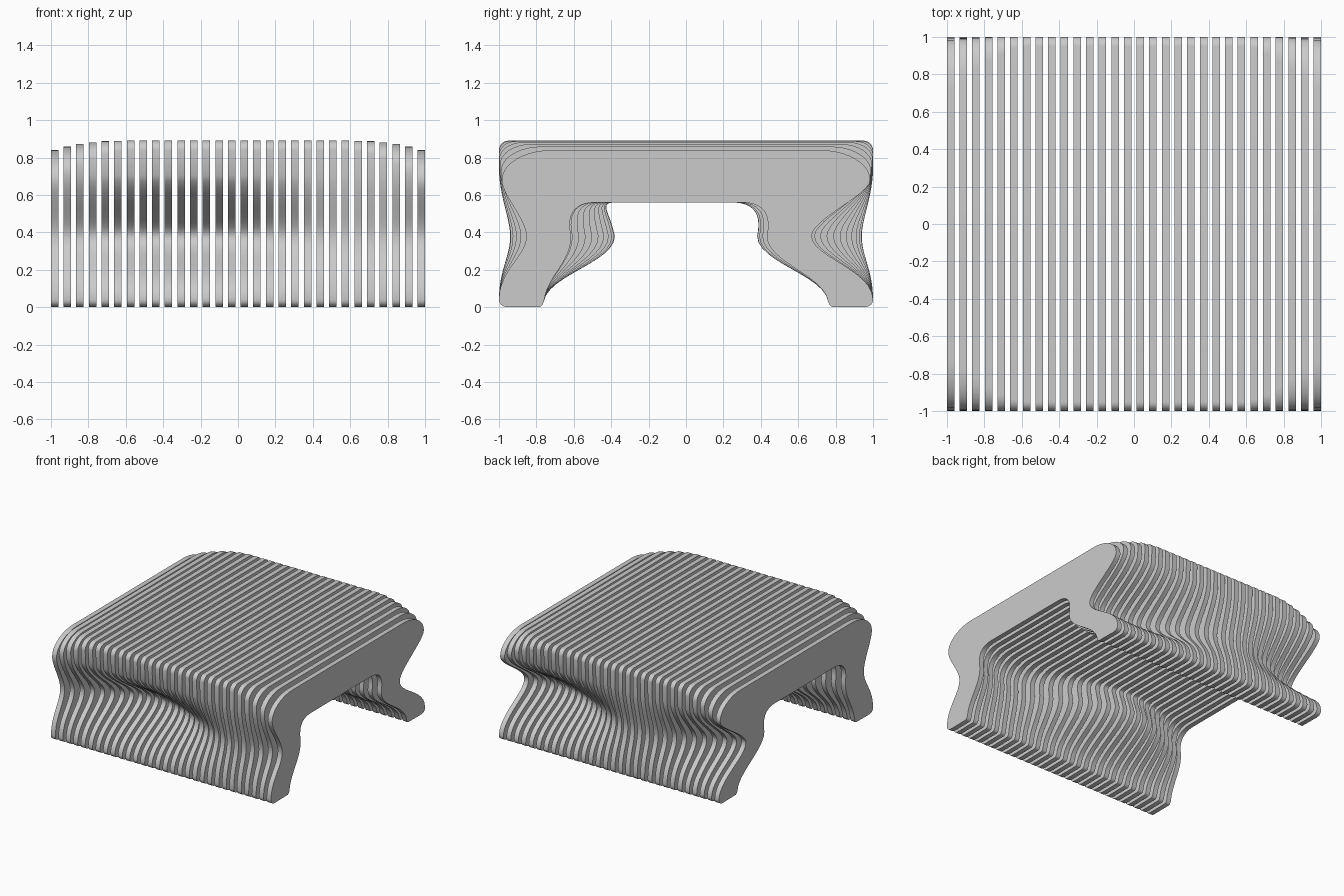
import bpy
import bmesh
import math
from mathutils import Vector, geometry

cube = bpy.data.objects.get("Cube")
if cube:
    bpy.data.objects.remove(cube, do_unlink=True)

COUNT = 30
WIDTH = 0.04
PERIOD = 1.9
UNDERSIDE = 0.56
WAIST_Z = 0.38

# Single grey finish
grey = bpy.data.materials.new("plain grey")
grey.use_nodes = True
colour = (0.6, 0.6, 0.6, 1)
grey.diffuse_color = colour
grey.node_tree.nodes["Principled BSDF"].inputs["Base Color"].default_value = colour


def bezier(a, b, c, d, steps=12):
    """Points of one cubic curve, without its last point."""
    pts = geometry.interpolate_bezier(*(Vector(p) for p in (a, b, c, d)), steps + 1)
    return [(p[0], p[1]) for p in pts[:-1]]


def half_profile(waist, under, x):
    """One leg and half the seat, from the underside round to the seat top."""
    t = max(0, (abs(x) - 0.58) / 0.4)
    drop = 0.05 * t ** 2.5
    top = 0.89 - drop
    ry = 0.05 + 0.22 * t ** 1.5
    rz = 0.05 + 0.11 * t ** 1.5
    edge = 1 - 0.3 * drop
    shoulder = min(0.74, top - rz)
    inner = waist - 0.24
    pts = []
    # Inside of the leg
    pts += bezier((under, UNDERSIDE), (under + 0.1, UNDERSIDE),
                  (inner + 0.03, 0.52), (inner, WAIST_Z))
    pts += bezier((inner, WAIST_Z), (inner, 0.24), (0.74, 0.17), (0.76, 0.03))
    # Rounded foot
    pts += bezier((0.76, 0.03), (0.765, 0.01), (0.775, 0), (0.79, 0), 4)
    pts += bezier((0.95, 0), (0.98, 0), (1, 0.015), (1, 0.04), 5)
    # Outside of the leg
    pts += bezier((1, 0.04), (1, 0.2), (waist, 0.27), (waist, WAIST_Z))
    pts += bezier((waist, WAIST_Z), (waist, 0.47), (edge, 0.6), (edge, shoulder))
    # Rounded seat edge
    k = 0.45
    pts += bezier((edge, top - rz), (edge, top - rz * k),
                  (edge - ry * k, top), (edge - ry, top), 10)
    pts.append((edge - ry, top))
    return pts


def wave(x, peak):
    return 0.78 + 0.16 * math.cos(2 * math.pi * (x - peak) / PERIOD)


def make_slat(index):
    x = (-1 + WIDTH / 2) + index * (2 - WIDTH) / (COUNT - 1)
    front_waist = wave(x, 0.65)
    back_waist = wave(x, -0.22)
    front = half_profile(front_waist, 0.45 * (front_waist - 0.24) + 0.2, x)
    back = half_profile(back_waist, back_waist - 0.38, x)
    outline = [(-y, z) for y, z in front] + back[::-1]

    bm = bmesh.new()
    face = bm.faces.new([bm.verts.new((x - WIDTH / 2, y, z)) for y, z in outline])
    sides = bmesh.ops.extrude_face_region(bm, geom=[face], use_keep_orig=True)
    moved = [v for v in sides["geom"] if isinstance(v, bmesh.types.BMVert)]
    bmesh.ops.translate(bm, verts=moved, vec=(WIDTH, 0, 0))
    bmesh.ops.recalc_face_normals(bm, faces=bm.faces)
    mesh = bpy.data.meshes.new("slat")
    bm.to_mesh(mesh)
    bm.free()
    mesh.materials.append(grey)
    slat = bpy.data.objects.new(f"bench_slat_{index + 1}", mesh)
    bpy.context.collection.objects.link(slat)
    return slat


# Row of upright slats forming the wavy bench
bpy.ops.object.select_all(action="DESELECT")
for i in range(COUNT):
    slat = make_slat(i)
    slat.select_set(True)
    bpy.context.view_layer.objects.active = slat
bpy.ops.object.shade_smooth_by_angle(angle=math.radians(40))
